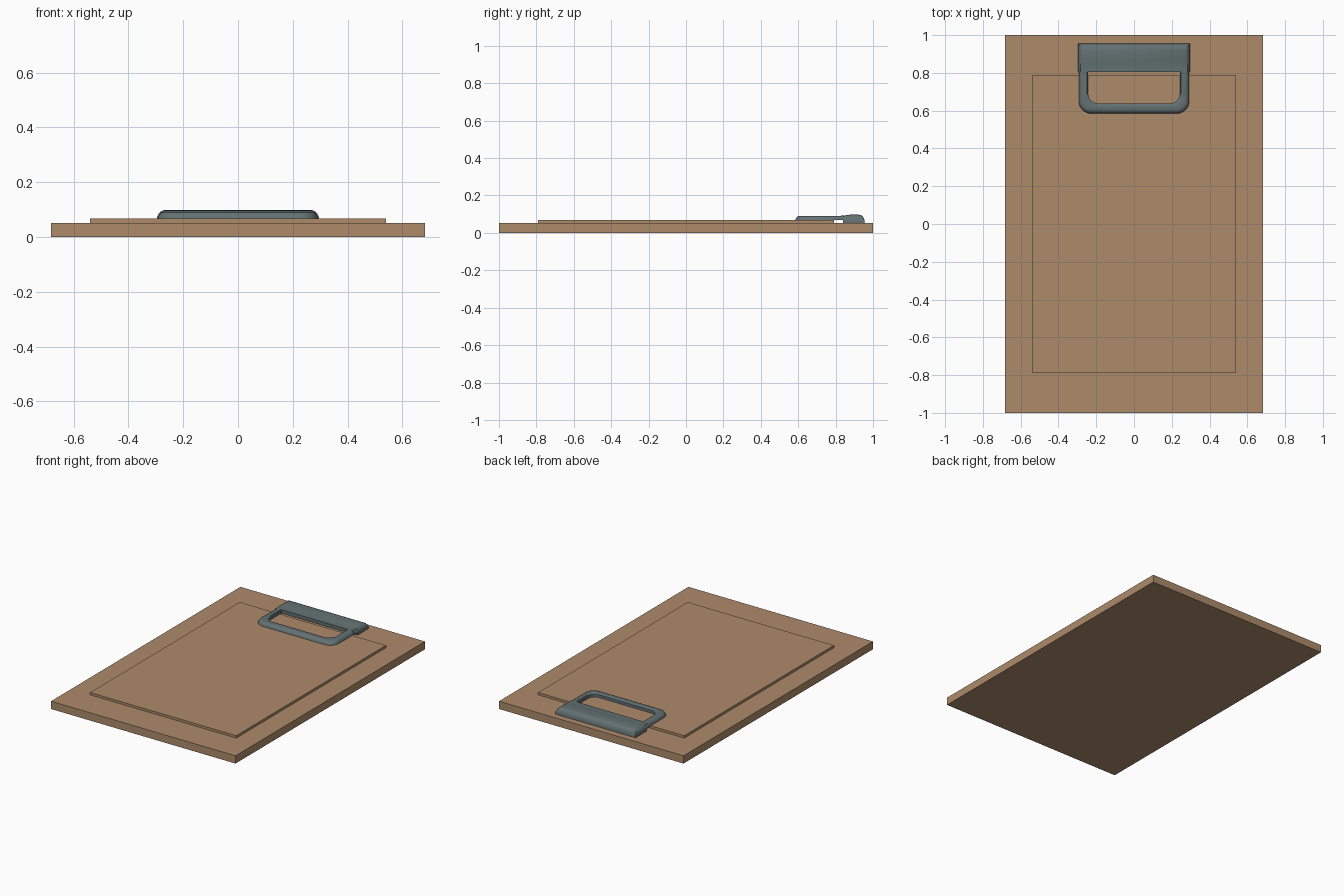
import bpy, bmesh, math

if "Cube" in bpy.data.objects:
    bpy.data.objects.remove(bpy.data.objects["Cube"])


def material(name, rgb):
    m = bpy.data.materials.new(name)
    m.diffuse_color = (*rgb, 1)
    m.use_nodes = True
    m.node_tree.nodes["Principled BSDF"].inputs["Base Color"].default_value = m.diffuse_color
    return m


brown = material("brown board", (0.42, 0.26, 0.145))
steel = material("grey steel", (0.125, 0.165, 0.17))


def finish(bm, name, mat, smooth=False):
    bmesh.ops.recalc_face_normals(bm, faces=bm.faces)
    me = bpy.data.meshes.new(name)
    bm.to_mesh(me)
    bm.free()
    me.materials.append(mat)
    ob = bpy.data.objects.new(name, me)
    bpy.context.collection.objects.link(ob)
    if smooth:
        bpy.ops.object.select_all(action='DESELECT')
        ob.select_set(True)
        bpy.context.view_layer.objects.active = ob
        bpy.ops.object.shade_smooth_by_angle(angle=math.radians(35))
    return ob


def slab(name, hx, hy, z0, z1, mat):
    bm = bmesh.new()
    bmesh.ops.create_cube(bm, size=1)
    for v in bm.verts:
        v.co = (v.co.x * 2 * hx, v.co.y * 2 * hy, z0 + (v.co.z + 0.5) * (z1 - z0))
    return finish(bm, name, mat)


def loft(name, sections, mat):
    """Skin a row of closed sections and cap both ends."""
    bm = bmesh.new()
    rings = [[bm.verts.new(p) for p in s] for s in sections]
    for a, b in zip(rings, rings[1:]):
        n = len(a)
        for i in range(n):
            j = (i + 1) % n
            bm.faces.new((a[i], a[j], b[j], b[i]))
    bm.faces.new(rings[0])
    bm.faces.new(rings[-1])
    return finish(bm, name, mat, True)


# Board and the raised sheet stack
slab("board", 0.682, 1.0, 0.0, 0.052, brown)
slab("paper_stack", 0.54, 0.79, 0.052, 0.068, brown)

# Clip bar: side profile (y, z) swept across, with ends rounded down
profile = [(0.805, 0.068), (0.84, 0.068), (0.84, 0.052), (0.956, 0.052),
           (0.955, 0.065), (0.951, 0.078), (0.943, 0.090), (0.932, 0.096),
           (0.915, 0.098), (0.885, 0.098), (0.865, 0.096), (0.845, 0.092),
           (0.805, 0.091)]
ends = [(0.296, 0.073), (0.291, 0.083), (0.284, 0.091), (0.272, 0.098)]
stations = [(-x, cap) for x, cap in ends] + [(x, cap) for x, cap in reversed(ends)]
loft("clip_bar", [[(x, y, min(z, cap)) for y, z in profile] for x, cap in stations], steel)


# Clip loop: U-shaped frame with rounded front corners
def u_path(hx, y0, r, steps=8):
    half = [(hx, 0.82)]
    for i in range(steps + 1):
        a = -math.pi / 2 * i / steps
        half.append((hx - r + r * math.cos(a), y0 + r + r * math.sin(a)))
    return half + [(-x, y) for x, y in reversed(half)]


# (half width, front y, corner radius, z) around the frame's cross-section
rails = [(0.292, 0.585, 0.065, 0.068), (0.290, 0.587, 0.063, 0.076),
         (0.284, 0.593, 0.059, 0.086), (0.274, 0.603, 0.055, 0.091),
         (0.248, 0.633, 0.054, 0.091), (0.243, 0.639, 0.052, 0.087),
         (0.243, 0.639, 0.052, 0.068)]
paths = [[(x, y, z) for x, y in u_path(hx, y0, r)] for hx, y0, r, z in rails]
loft("clip_loop", [list(s) for s in zip(*paths)], steel)
